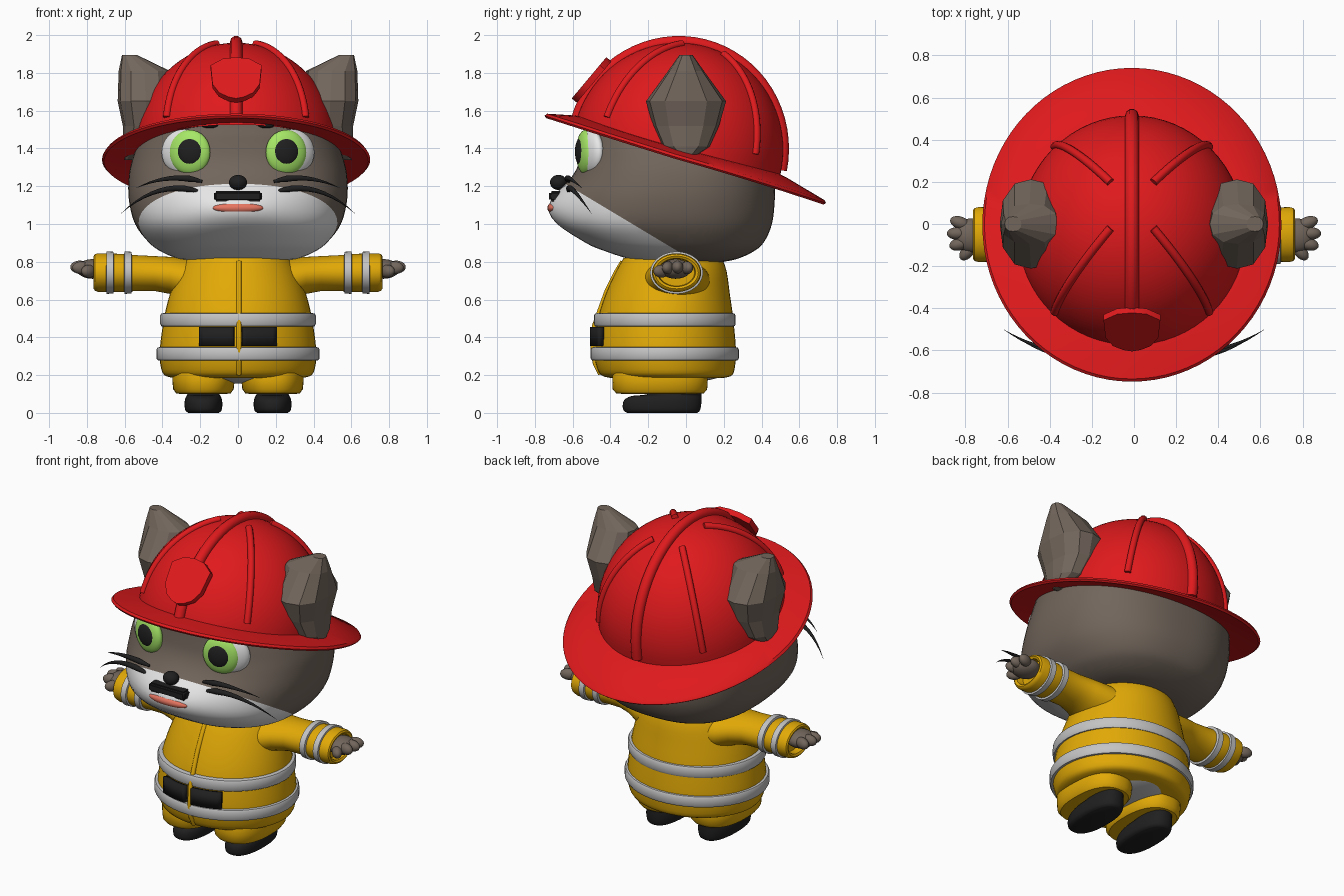
import bpy, bmesh
from math import sin, cos, pi, radians, exp, hypot, sqrt
from mathutils import Matrix, Vector

if "Cube" in bpy.data.objects:
    bpy.data.objects.remove(bpy.data.objects["Cube"])


def material(name, *rgb):
    m = bpy.data.materials.new(name)
    m.use_nodes = True
    m.diffuse_color = (*rgb, 1)
    m.node_tree.nodes["Principled BSDF"].inputs["Base Color"].default_value = (*rgb, 1)
    return m


RED = material("helmet red", .74, .01, .012)
YELLOW = material("jacket yellow", .76, .4, .002)
GREY = material("reflective grey", .55, .55, .55)
WHITE = material("fur white", .82, .82, .82)
BROWN = material("fur brown", .168, .132, .106)
BLACK = material("black", .014, .014, .014)
GREEN = material("iris green", .4, .84, .14)
PINK = material("tongue pink", .8, .18, .12)


def finish(bm, name, *mats):
    bmesh.ops.recalc_face_normals(bm, faces=bm.faces)
    me = bpy.data.meshes.new(name)
    bm.to_mesh(me)
    bm.free()
    for m in mats:
        me.materials.append(m)
    ob = bpy.data.objects.new(name, me)
    bpy.context.collection.objects.link(ob)
    return ob


def catmull(rings, steps):
    """Smoothly resample a list of ring tuples."""
    r = [rings[0]] + rings + [rings[-1]]
    out = []
    for a, b, c, d in zip(r, r[1:], r[2:], r[3:]):
        for i in range(steps):
            t = i / steps
            out.append(tuple(.5 * (2*q + (s-p)*t + (2*p-5*q+4*s-w)*t*t + (3*q-p-3*s+w)*t**3)
                             for p, q, s, w in zip(a, b, c, d)))
    return out + [rings[-1]]


def loft(rings, place=lambda p, q, h: (p, q, h), power=2, seg=48):
    """Closed skin over oval rings given as (height, half width, low, high)."""
    bm = bmesh.new()
    loops = []
    for h, half, lo, hi in rings:
        loop = []
        for i in range(seg):
            c, s = cos(2*pi*i/seg), sin(2*pi*i/seg)
            k = (abs(c)**power + abs(s)**power) ** (-1/power)
            loop.append(bm.verts.new(place(half*c*k, (lo+hi)/2 + (hi-lo)/2*s*k, h)))
        loops.append(loop)
    for a, b in zip(loops, loops[1:]):
        for i in range(seg):
            bm.faces.new((a[i], a[i-1], b[i-1], b[i]))
    bm.faces.new(loops[0])
    bm.faces.new(loops[-1])
    return bm


def ball(name, loc, radii, mat, turn=0):
    bm = bmesh.new()
    bmesh.ops.create_uvsphere(bm, u_segments=28, v_segments=16, radius=1)
    bm.transform(Matrix.Translation(loc) @ Matrix.Rotation(turn, 4, 'Z') @ Matrix.Diagonal((*radii, 1)))
    return finish(bm, name, mat)


def tube(name, pts, depth, mat, taper=None):
    cu = bpy.data.curves.new(name, 'CURVE')
    cu.dimensions = '3D'
    cu.bevel_depth, cu.bevel_resolution, cu.use_fill_caps = depth, 3, True
    sp = cu.splines.new('POLY')
    sp.points.add(len(pts) - 1)
    for i, p in enumerate(pts):
        sp.points[i].co = (*p, 1)
        sp.points[i].radius = taper(i / (len(pts)-1)) if taper else 1
    sp.use_smooth = True
    cu.materials.append(mat)
    bpy.context.collection.objects.link(bpy.data.objects.new(name, cu))


# Head: rounded block with a muzzle bump, trimmed under the helmet, white below a sloping plane
head = catmull([(.80, .2, -.22, .2), (.815, .31, -.3, .27), (.85, .4, -.41, .35), (.9, .47, -.525, .41),
                (1, .545, -.635, .455), (1.13, .578, -.625, .47), (1.25, .578, -.585, .47),
                (1.34, .56, -.56, .46), (1.42, .53, -.55, .42), (1.5, .49, -.54, .38),
                (1.6, .4, -.5, .3), (1.68, .2, -.25, .15)], 4)
bm = loft(head, power=2.4, seg=72)
for v in bm.verts:
    if v.co.y < 0:
        v.co.y -= .095 * exp(-(v.co.x/.3)**2 - ((v.co.z-1.1)/.12)**2)
bmesh.ops.bisect_plane(bm, geom=bm.verts[:] + bm.edges[:] + bm.faces[:],
                       plane_co=(0, -.55, 1.545), plane_no=(0, .29, 1), clear_outer=True)
bmesh.ops.bisect_plane(bm, geom=bm.verts[:] + bm.edges[:] + bm.faces[:],
                       plane_co=(0, 0, .83), plane_no=(0, .6, 1))
for f in bm.faces:
    c = f.calc_center_median()
    f.material_index = int(c.z + .6*c.y < .83)
finish(bm, "head", BROWN, WHITE)

# Face
ball("nose", (0, -.675, 1.22), (.048, .045, .04), BLACK)
ball("tongue", (0, -.7, 1.085), (.135, .034, .03), PINK)
bm = bmesh.new()
bmesh.ops.create_cube(bm, size=1, matrix=Matrix.Translation((0, -.69, 1.147)) @ Matrix.Diagonal((.255, .07, .056, 1)))
bmesh.ops.bevel(bm, geom=bm.edges[:], offset=.012, segments=3, affect='EDGES')
finish(bm, "mouth", BLACK)


def whisker(name, a, b, c):
    a, b, c = map(Vector, (a, b, c))
    pts = [a*(1-t)**2 + b*2*t*(1-t) + c*t*t for t in (i/10 for i in range(11))]
    tube(name, pts, .019, BLACK, lambda t: max(.02, min(1, .4 + 3*t) * (1 - t**1.5)))


for side, s in (("left", 1), ("right", -1)):
    ball(side + "_eye_white", (.285*s, -.505, 1.38), (.13, .05, .122), WHITE, radians(25*s))
    ball(side + "_iris", (.255*s, -.533, 1.38), (.112, .043, .118), GREEN, radians(15*s))
    ball(side + "_pupil", (.253*s, -.558, 1.383), (.07, .027, .073), BLACK, radians(12*s))
    ball(side + "_brow", (.15*s, -.54, 1.525), (.045, .025, .018), BLACK)
    whisker(side + "_upper_whisker", (.19*s, -.62, 1.225), (.36*s, -.65, 1.275), (.54*s, -.55, 1.19))
    whisker(side + "_lower_whisker", (.2*s, -.62, 1.17), (.42*s, -.63, 1.24), (.62*s, -.5, 1.055))

# Helmet: tilted dome, drooping brim, ridges and front shield
HAT = Matrix.Translation((-.01, -.045, 1.39)) @ Matrix.Rotation(radians(-14), 4, 'X')
bm = bmesh.new()
bmesh.ops.create_uvsphere(bm, u_segments=64, v_segments=40, radius=1)
bmesh.ops.delete(bm, geom=[v for v in bm.verts if v.co.z < -.01], context='VERTS')
bm.transform(HAT @ Matrix.Diagonal((.54, .56, .57, 1)))
finish(bm, "helmet_dome", RED)

bm = loft([(.02, .48, -.51, .51), (.018, .57, -.58, .6), (.012, .7, -.717, .82), (0, .71, -.727, .83),
           (-.012, .7, -.717, .82), (-.018, .57, -.58, .6), (-.02, .48, -.51, .51)], seg=80)
for v in bm.verts:
    r = hypot(v.co.x, v.co.y)
    t, s = min(1, max(0, (r - .53) / .29)), v.co.y / r
    if s > 0:
        v.co.z -= t * (.06 + .02*s)
    else:
        v.co.z += .035*s*s*(1 - t) - t * (.06 + .055*s)
bm.transform(HAT)
finish(bm, "helmet_brim", RED)


def ridge(name, azimuth, start, end, depth):
    pts = []
    for i in range(33):
        t, a = radians(start + (end-start)*i/32), radians(azimuth)
        pts.append(HAT @ Vector((.543*sin(t)*cos(a), .558*sin(t)*sin(a), .575*cos(t))))
    tube(name, pts, depth, RED)


ridge("helmet_centre_ridge", 90, -87, 87, .033)
for k, azimuth in enumerate((47, 133, 227, 313)):
    ridge("helmet_side_ridge_%d" % (k+1), azimuth, 16, 82, .02)

half = [(.07, .135), (.135, .09), (.125, -.04), (.09, -.1), (.04, -.13)]
outline = [(0, .145)] + half + [(0, -.14)] + [(-x, y) for x, y in reversed(half)]
bm = bmesh.new()
face = bm.faces.new([bm.verts.new((x, y, 0)) for x, y in outline])
ext = bmesh.ops.extrude_face_region(bm, geom=[face])
for v in ext["geom"]:
    if isinstance(v, bmesh.types.BMVert):
        v.co.z = -.035
bm.transform(Matrix.Translation((-.01, -.515, 1.772)) @ Matrix.Rotation(radians(50), 4, 'X'))
finish(bm, "helmet_shield", RED)

# Ears: faceted, passing through the helmet
ears = []
for side, s in (("left", 1), ("right", -1)):
    rings = [(1.34, .02, .54, .6), (1.41, .125, .42, .61), (1.52, .175, .36, .61), (1.65, .212, .34, .637),
             (1.81, .095, .36, .632), (1.895, .035, .535, .614)]
    ears.append(finish(loft(rings, lambda p, q, h: (s*q, p, h), 2.4, 12), side + "_ear", BROWN))

# Jacket
finish(loft(catmull([(.185, .34, -.4, .2), (.2, .39, -.45, .245), (.25, .41, -.475, .26), (.33, .415, -.485, .265),
                     (.5, .392, -.465, .25), (.63, .36, -.425, .232), (.75, .315, -.37, .215),
                     (.82, .27, -.33, .19)], 3)), "jacket_body", YELLOW)
for name, z0, z1, rx, lo, hi in (("upper_stripe", .455, .53, .412, -.488, .263), ("lower_stripe", .275, .35, .432, -.505, .28)):
    ins = [(z0, rx-.03, lo+.03, hi-.03), (z0+.004, rx-.006, lo+.006, hi-.006), (z0+.015, rx, lo, hi)]
    finish(loft(ins + [(z0+z1-h, a, b, c) for h, a, b, c in reversed(ins)]), "jacket_" + name, GREY)
tube("jacket_zip", [(.005, y, z) for y, z in ((-.452, .205), (-.48, .26), (-.493, .33), (-.485, .46),
                                              (-.46, .53), (-.42, .64), (-.365, .75), (-.335, .8))], .014, YELLOW)

for side, s in (("left", 1), ("right", -1)):
    # Belt patch wrapped round the belly
    bm = bmesh.new()
    cols = []
    for i in range(9):
        x = s * (.02 + .18*i/8)
        y = -.11 - .385 * sqrt(1 - (x/.42)**2)
        cols.append([bm.verts.new((x, y, z)) for z in (.355, .455)])
    for a, b in zip(cols, cols[1:]):
        bm.faces.new((a[0], b[0], b[1], a[1]))
    patch = finish(bm, side + "_belt_patch", BLACK)
    mod = patch.modifiers.new("thickness", 'SOLIDIFY')
    mod.thickness, mod.offset = .03, 0

    # Sleeve with open cuff and two stripes
    def along(p, q, h):
        return (s*h, p - .05, q)
    finish(loft([(.15, .19, .56, .81), (.28, .17, .59, .82), (.36, .145, .63, .826), (.44, .125, .645, .83),
                 (.54, .124, .645, .835), (.62, .128, .64, .842), (.74, .13, .64, .845), (.758, .125, .647, .84),
                 (.764, .115, .657, .83), (.757, .1, .669, .818), (.715, .095, .672, .815)], along),
           side + "_sleeve", YELLOW)
    for k, x in enumerate((.56, .655)):
        finish(loft([(x, .12, .65, .83), (x+.005, .14, .632, .853), (x+.04, .14, .63, .854),
                     (x+.045, .12, .65, .83)], along), side + "_cuff_stripe_%d" % (k+1), GREY)

    # Hand
    ball(side + "_palm", (.77*s, -.055, .762), (.085, .082, .052), BROWN)
    for k, (x, y, z, turn) in enumerate(((.825, .005, .768, 20), (.838, -.045, .772, 0),
                                         (.828, -.095, .768, -15), (.79, -.13, .75, -50))):
        ball(side + "_finger_%d" % (k+1), (x*s, y, z), (.05, .03, .034), BROWN, radians(turn*s))

    # Trouser leg and boot
    def leg(p, q, h):
        return (s*.183 + p, q, h)
    finish(loft([(.1, .12, -.33, .06), (.104, .145, -.37, .095), (.125, .16, -.388, .112),
                 (.17, .165, -.39, .115), (.21, .165, -.39, .115), (.26, .15, -.37, .1)], leg, 2.4),
           side + "_trouser_leg", YELLOW)
    finish(loft(catmull([(0, .08, -.31, .06), (.012, .095, -.33, .073), (.04, .1, -.335, .08), (.07, .098, -.325, .082),
                         (.09, .09, -.285, .082), (.1, .085, -.2, .082), (.15, .085, -.13, .08)], 3), leg, 2.4),
           side + "_boot", BLACK)

# Seat of the trousers
ball("trouser_seat", (0, -.11, .215), (.22, .32, .06), GREY)

# Smooth shading everywhere except the faceted ears
bpy.ops.object.select_all(action='DESELECT')
for ob in bpy.context.scene.objects:
    if ob.type == 'MESH' and ob not in ears:
        ob.select_set(True)
        bpy.context.view_layer.objects.active = ob
bpy.ops.object.shade_smooth_by_angle(angle=radians(40))
